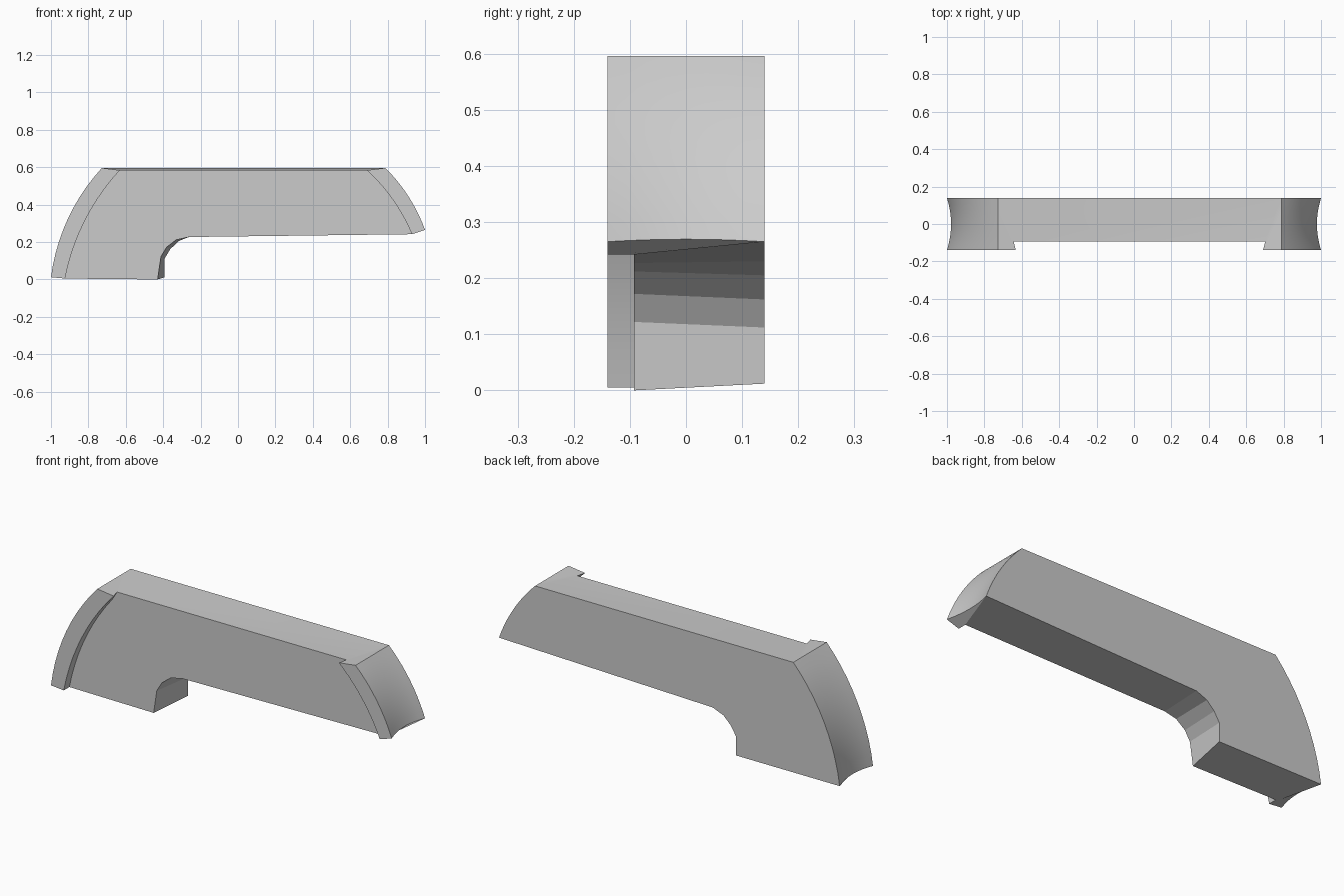
import bpy, bmesh, math
from mathutils import Vector

if "Cube" in bpy.data.objects:
    bpy.data.objects.remove(bpy.data.objects["Cube"])

BACK, FRONT, LIP = 0.14, -0.093, -0.14
N, M = 10, 8   # steps along the end curves, steps across the depth

bm = bmesh.new()


def arc(a, b, sag, side):
    """Bowed line from a (bottom) to b (top), bulging outwards to the given side."""
    a, b = Vector(a), Vector(b)
    d = b - a
    n = Vector((d.y, -d.x)).normalized()
    if n.x * side < 0:
        n = -n
    r = d.length_squared / (8 * sag) + sag / 2
    c = (a + b) / 2 - n * (r - sag)
    half = math.asin(d.length / 2 / r)
    u = d.normalized()
    return [c + n * r * math.cos(t) + u * r * math.sin(t)
            for t in (half * (2 * i / N - 1) for i in range(N + 1))]


def row(points, y):
    return [bm.verts.new((p[0], y, p[1])) for p in points]


def bridge(a, b):
    for i in range(len(a) - 1):
        bm.faces.new((a[i], a[i + 1], b[i + 1], b[i]))


def end(outer, inner, side):
    """Hollowed curved end with a raised lip at the front."""
    cols = []
    for j in range(M + 1):
        v = 2 * j / M - 1
        hollow = 0.022 * (1 - v * v)
        pts = [(p.x - side * hollow * (1 - i / N), p.y + 0.2 * hollow * (1 - i / N))
               for i, p in enumerate(outer)]
        cols.append(row(pts, LIP + (BACK - LIP) * j / M))
    for a, b in zip(cols, cols[1:]):
        bridge(a, b)
    lip, wall = row(inner, LIP), row(inner, FRONT)
    wall[-1].co.x += 0.012 * side
    bridge(cols[0], lip)
    bridge(lip, wall)
    for k in (0, -1):   # bottom and top caps
        bm.faces.new([c[k] for c in cols] + [wall[k], lip[k]])
    return cols[-1], wall


left_back, left_front = end(arc((-1, 0.012), (-0.728, 0.596), 0.05, -1),
                            arc((-0.925, 0.005), (-0.632, 0.584), 0.045, -1), -1)
right_back, right_front = end(arc((1, 0.265), (0.788, 0.596), 0.022, 1),
                              arc((0.93, 0.242), (0.69, 0.584), 0.022, 1), 1)

# Underside with the rounded step, front edge and back edge
step_front = row([(-0.43, 0), (-0.412, 0.122), (-0.382, 0.172), (-0.33, 0.212), (-0.262, 0.227)], FRONT)
step_back = row([(-0.392, 0.012), (-0.392, 0.112), (-0.362, 0.162), (-0.318, 0.205), (-0.255, 0.23)], BACK)
low_front = [left_front[0]] + step_front + [right_front[0]]
low_back = [left_back[0]] + step_back + [right_back[0]]
bridge(low_front, low_back)

# Top, front and back panels
bm.faces.new((left_front[-1], right_front[-1], right_back[-1], left_back[-1]))
for low, l, r in ((low_front, left_front, right_front), (low_back, left_back, right_back)):
    bm.faces.new(low + r[1:] + l[:0:-1])

bmesh.ops.recalc_face_normals(bm, faces=bm.faces)
mesh = bpy.data.meshes.new("curved_panel")
bm.to_mesh(mesh)
bm.free()
panel = bpy.data.objects.new("curved_panel", mesh)
bpy.context.collection.objects.link(panel)
bpy.context.view_layer.objects.active = panel
panel.select_set(True)
bpy.ops.object.shade_smooth_by_angle(angle=math.radians(10))
